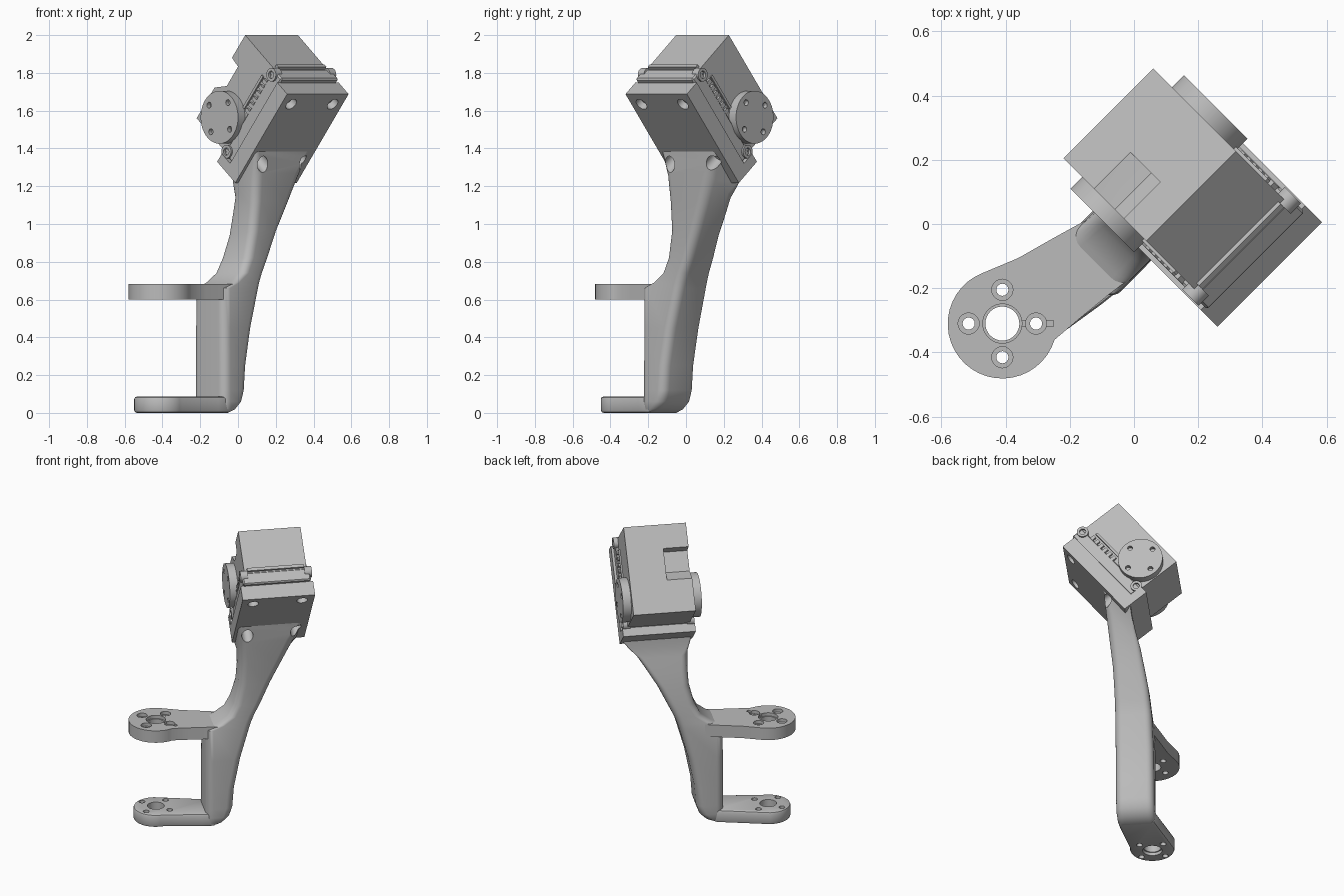
import bpy, bmesh, math
from mathutils import Vector

if "Cube" in bpy.data.objects:
    bpy.data.objects.remove(bpy.data.objects["Cube"])

grey = bpy.data.materials.new("plain grey")
grey.use_nodes = True
tone = (0.5, 0.5, 0.5, 1)
grey.diffuse_color = tone
grey.node_tree.nodes["Principled BSDF"].inputs["Base Color"].default_value = tone

# Frames: the fork runs along U, the motor is tilted in the V-Z plane
U = Vector((1, 1, 0)).normalized()
V = Vector((1, -1, 0)).normalized()
Z = Vector((0, 0, 1))
A = V * 0.637 + Z * 0.771
B = V * 0.771 - Z * 0.637
ORIGIN = V * 0.064 + Z * 2
HUB = (-0.41, -0.31)
MID = 0.1875


def world(x, y, z):
    return Vector((x, y, z))


def fork(u, v, z):
    return U * u + V * v + Z * z


def side(a, b, u):
    return ORIGIN + A * a + B * b + U * u


def deep(a, u, b):
    return side(a, b, u)


def circle(x, y, r, n=32, start=0, sweep=360):
    steps = n if sweep == 360 else n + 1
    angles = [math.radians(start + sweep * i / n) for i in range(steps)]
    return [(x + r * math.cos(t), y + r * math.sin(t)) for t in angles]


def rect(x0, x1, y0, y1):
    return [(x0, y0), (x1, y0), (x1, y1), (x0, y1)]


def round_rect(x0, x1, y0, y1, r):
    corners = [(x1 - r, y1 - r), (x0 + r, y1 - r), (x0 + r, y0 + r), (x1 - r, y0 + r)]
    return [p for i, (x, y) in enumerate(corners) for p in circle(x, y, r, 5, 90 * i, 90)]


def loft(name, rings):
    bm = bmesh.new()
    loops = [[bm.verts.new(p) for p in ring] for ring in rings]
    n = len(loops[0])
    for low, high in zip(loops, loops[1:]):
        for i in range(n):
            j = (i + 1) % n
            bm.faces.new((low[i], low[j], high[j], high[i]))
    bm.faces.new(loops[0])
    bm.faces.new(loops[-1])
    bmesh.ops.recalc_face_normals(bm, faces=bm.faces)
    mesh = bpy.data.meshes.new(name)
    bm.to_mesh(mesh)
    bm.free()
    mesh.materials.append(grey)
    obj = bpy.data.objects.new(name, mesh)
    bpy.context.collection.objects.link(obj)
    return obj


def prism(name, points, low, high, frame):
    return loft(name, [[frame(x, y, h) for x, y in points] for h in (low, high)])


def apply(obj, mod):
    bpy.context.view_layer.objects.active = obj
    bpy.ops.object.modifier_apply(modifier=mod.name)


def cut(obj, points, low, high, frame):
    cutter = prism("cutter", points, low, high, frame)
    cutter.hide_render = True
    mod = obj.modifiers.new("cut", "BOOLEAN")
    mod.operation = "DIFFERENCE"
    mod.solver = "EXACT"
    mod.object = cutter
    apply(obj, mod)
    bpy.data.objects.remove(cutter)


def bevel(obj, width, segments=2):
    mod = obj.modifiers.new("bevel", "BEVEL")
    mod.width = width
    mod.segments = segments
    mod.limit_method = "ANGLE"
    mod.angle_limit = math.radians(50)
    apply(obj, mod)


# Curved arm: height, u range, v range, tilt of each section
sections = [
    (0, -.22, -.16, -.1, .1, 0),
    (.02, -.22, -.11, -.115, .115, 0),
    (.06, -.22, -.07, -.12, .12, 0),
    (.12, -.22, -.05, -.12, .12, 0),
    (.25, -.22, -.04, -.12, .12, 0),
    (.45, -.22, 0, -.12, .118, 0),
    (.66, -.22, .06, -.115, .116, 0),
    (.69, -.15, .07, -.113, .115, 0),
    (.74, -.08, .09, -.108, .115, 0),
    (.82, -.04, .13, -.1, .115, 0),
    (.95, -.01, .19, -.08, .12, .15),
    (1.08, -.005, .26, -.06, .135, .4),
    (1.2, -.01, .325, -.035, .15, .75),
    (1.29, -.025, .375, -.02, .16, 1.05),
    (1.354, -.04, .415, -.014, .163, 1.21),
]
rings = []
for z, u0, u1, v0, v1, tilt in sections:
    r = min(.045, (u1 - u0) * .45)
    if z > 1.25:
        r = .02
    mid = (v0 + v1) / 2
    rings.append([fork(u, v, z + tilt * (v - mid)) for u, v in round_rect(u0, u1, v0, v1, r)])
arm = loft("arm", rings)

# Fork plates with hub holes
hu, hv = -.51, -.07
upper_outline = circle(hu, hv, .17, 26, 62, 232) + [
    (-.33, -.18), (-.21, -.147), (-.1, -.115), (-.1, .115), (-.21, .1), (-.33, .088)]
lower_outline = circle(hu, hv, .14, 22, 80, 195) + [(-.16, -.115), (-.16, .115), (-.25, .105)]
upper_plate = prism("upper_fork_plate", upper_outline, .6, .682, fork)
lower_plate = prism("lower_fork_plate", lower_outline, 0, .087, fork)
bevel(lower_plate, .015)

hx, hy = HUB
for plate, top, bottom, face in ((upper_plate, .7, .59, .66), (lower_plate, .1, -.01, None)):
    cut(plate, circle(hx, hy, .053), bottom, top, world)
    for dx, dy in ((1, 0), (-1, 0), (0, 1), (0, -1)):
        x, y = hx + dx * .105, hy + dy * .105
        cut(plate, circle(x, y, .019, 16), bottom, top, world)
        if face:
            cut(plate, circle(x, y, .033, 20), face, top, world)
cut(upper_plate, circle(hx, hy, .061), .66, .7, world)
cut(upper_plate, rect(hx + .05, hx + .16, hy - .01, hy + .01), .67, .7, world)
cut(lower_plate, circle(hx, hy, .061), -.01, .02, world)

# L-shaped mounting bracket under the motor
bracket_outline = [(-.02, .37), (-.02, .466), (-.63, .466), (-.63, .29), (-.575, .29), (-.575, .37)]
bracket = prism("motor_bracket", bracket_outline, MID - .23, MID + .23, side)

# Screw holes through bracket and arm
for sign in (-1, 1):
    u = MID + sign * .155
    cut(bracket, circle(-.09, u, .034, 20), .425, .6, deep)
    cut(bracket, circle(-.09, u, .018, 16), .39, .6, deep)
    for part in (bracket, arm):
        cut(part, circle(-.47, u, .036, 20), .43, .8, deep)

# Motor body with cable recess
body = prism("motor_body", rect(-.571, 0, 0, .33), MID - .1975, MID + .1975, side)
recess = [(-.36, 0), (-.296, .065), (-.163, .065), (-.155, 0), (-.155, -.05), (-.36, -.05)]
cut(body, recess, -.1, .15, side)

# Motor cover, end rib and bosses
cover = prism("motor_cover", rect(-.573, .005, .29, .372), MID - .215, MID + .215, side)
bevel(cover, .008, 1)
prism("cover_end_rib", rect(-.03, .017, .265, .285), MID - .18, MID + .18, side)

for sign, label in ((-1, "right"), (1, "left")):
    def spot(u):
        return MID + sign * u

    # Output discs with bolt holes
    disc = prism(label + "_output_disc", circle(-.425, .168, .14, 48), spot(.18), spot(.25), side)
    for da, db in ((1, 0), (-1, 0), (0, 1), (0, -1)):
        cut(disc, circle(-.425 + da * .1, .168 + db * .1, .016, 16), spot(.225), spot(.27), side)
    # Screw bosses in the cover corners
    for a, end in ((-.02, "upper"), (-.548, "lower")):
        boss = prism(label + "_" + end + "_boss", circle(a, .305, .036, 20), spot(.18), spot(.226), side)
        cut(boss, circle(a, .305, .02, 16), spot(.212), spot(.25), side)
    # Raised teeth along the cover edge
    for i in range(6):
        a = -.08 - i * .04
        prism(label + "_cover_tooth", rect(a - .022, a, .265, .3), spot(.19), spot(.213), side)
    prism(label + "_side_rib", rect(-.3, -.08, .235, .25), spot(.19), spot(.207), side)

# Smooth curved faces, keep edges sharp
for obj in bpy.data.objects:
    obj.select_set(obj.type == "MESH")
bpy.context.view_layer.objects.active = arm
bpy.ops.object.shade_smooth_by_angle(angle=math.radians(32))
